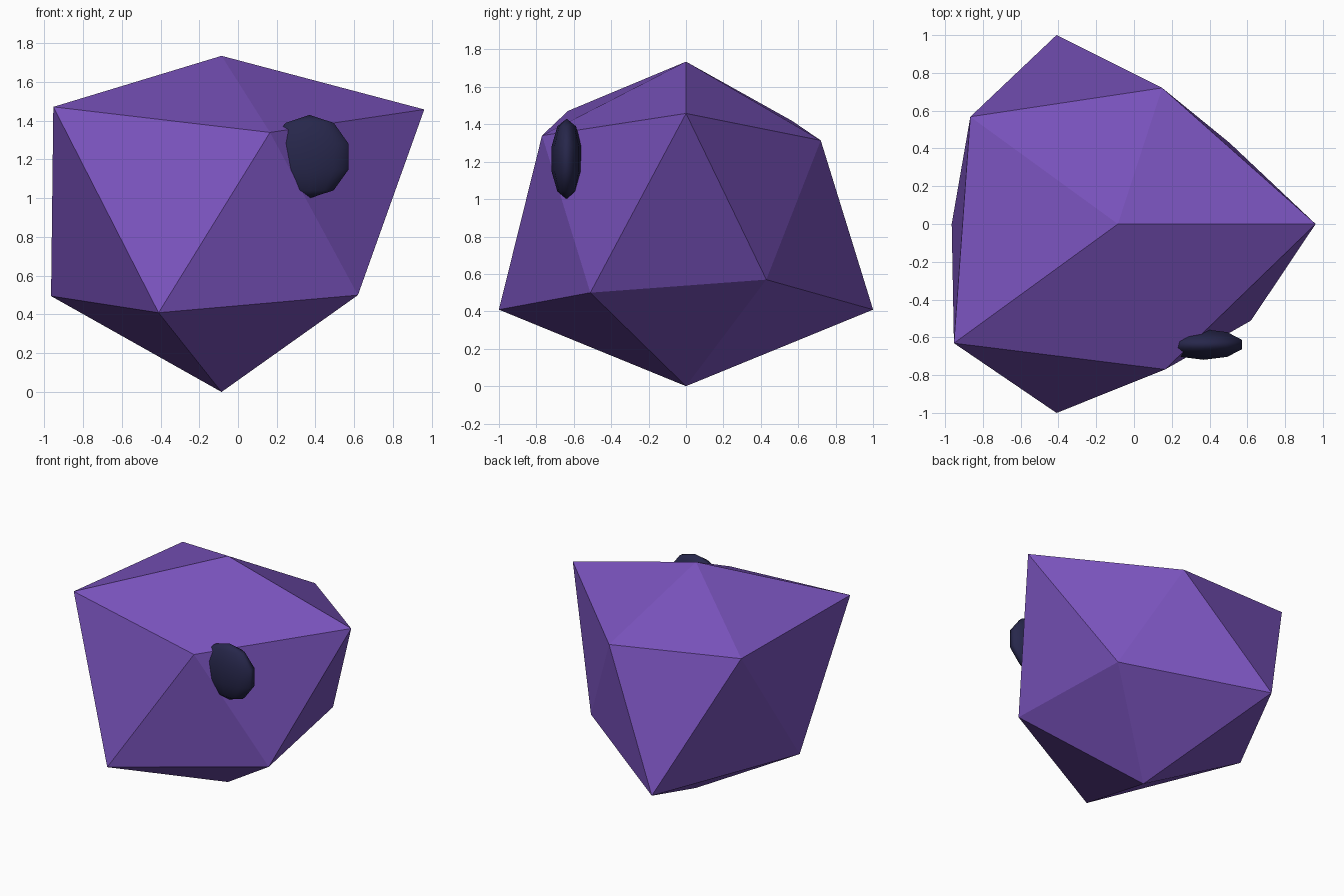
import bpy
import bmesh
from mathutils import Vector, Matrix

cube = bpy.data.objects.get("Cube")
if cube:
    bpy.data.objects.remove(cube, do_unlink=True)


def make_material(name, rgb):
    mat = bpy.data.materials.new(name)
    mat.use_nodes = True
    colour = (*rgb, 1.0)
    mat.diffuse_color = colour
    mat.node_tree.nodes["Principled BSDF"].inputs["Base Color"].default_value = colour
    return mat


def add_object(name, bm, mat, smooth):
    mesh = bpy.data.meshes.new(name)
    for face in bm.faces:
        face.smooth = smooth
    bm.to_mesh(mesh)
    bm.free()
    mesh.materials.append(mat)
    obj = bpy.data.objects.new(name, mesh)
    bpy.context.collection.objects.link(obj)
    return obj


purple = make_material("purple", (0.19, 0.085, 0.50))
midnight = make_material("midnight blue", (0.02, 0.02, 0.07))

# Rock body: an icosahedron with each corner pushed in or out from the centre
CENTRE = Vector((-0.085, 0, 0.935))
LOWER_RING = (0.973, 1.176, 0.984, 1.176, 0.817)
UPPER_RING = (0.905, 1.2, 1.08, 0.847, 1.17)
BOTTOM, TOP = 0.935, 0.80

bm = bmesh.new()
bottom = bm.verts.new(CENTRE - Vector((0, 0, BOTTOM)))
top = bm.verts.new(CENTRE + Vector((0, 0, TOP)))


def corner_ring(reaches, start, height):
    ring = []
    for i, reach in enumerate(reaches):
        turn = Matrix.Rotation(-(start + i) * 0.4 * 3.14159265, 3, 'Z')
        ring.append(bm.verts.new(CENTRE + turn @ Vector((0.8944, 0, height)) * reach))
    return ring


lower = corner_ring(LOWER_RING, 0.5, -0.4472)
upper = corner_ring(UPPER_RING, 1, 0.4472)
for i in range(5):
    j = (i + 1) % 5
    bm.faces.new((bottom, lower[i], lower[j]))
    bm.faces.new((lower[i], upper[i], lower[j]))
    bm.faces.new((upper[i], upper[j], lower[j]))
    bm.faces.new((top, upper[j], upper[i]))
bmesh.ops.recalc_face_normals(bm, faces=bm.faces)
add_object("rock_body", bm, purple, False)

# Single flattened eye, partly sunk into the front of the rock
bm = bmesh.new()
bmesh.ops.create_uvsphere(bm, u_segments=10, v_segments=5, radius=1)
eye = add_object("eye", bm, midnight, True)
eye.scale = (0.222, 0.085, 0.215)
eye.location = (0.37, -0.638, 1.215)
